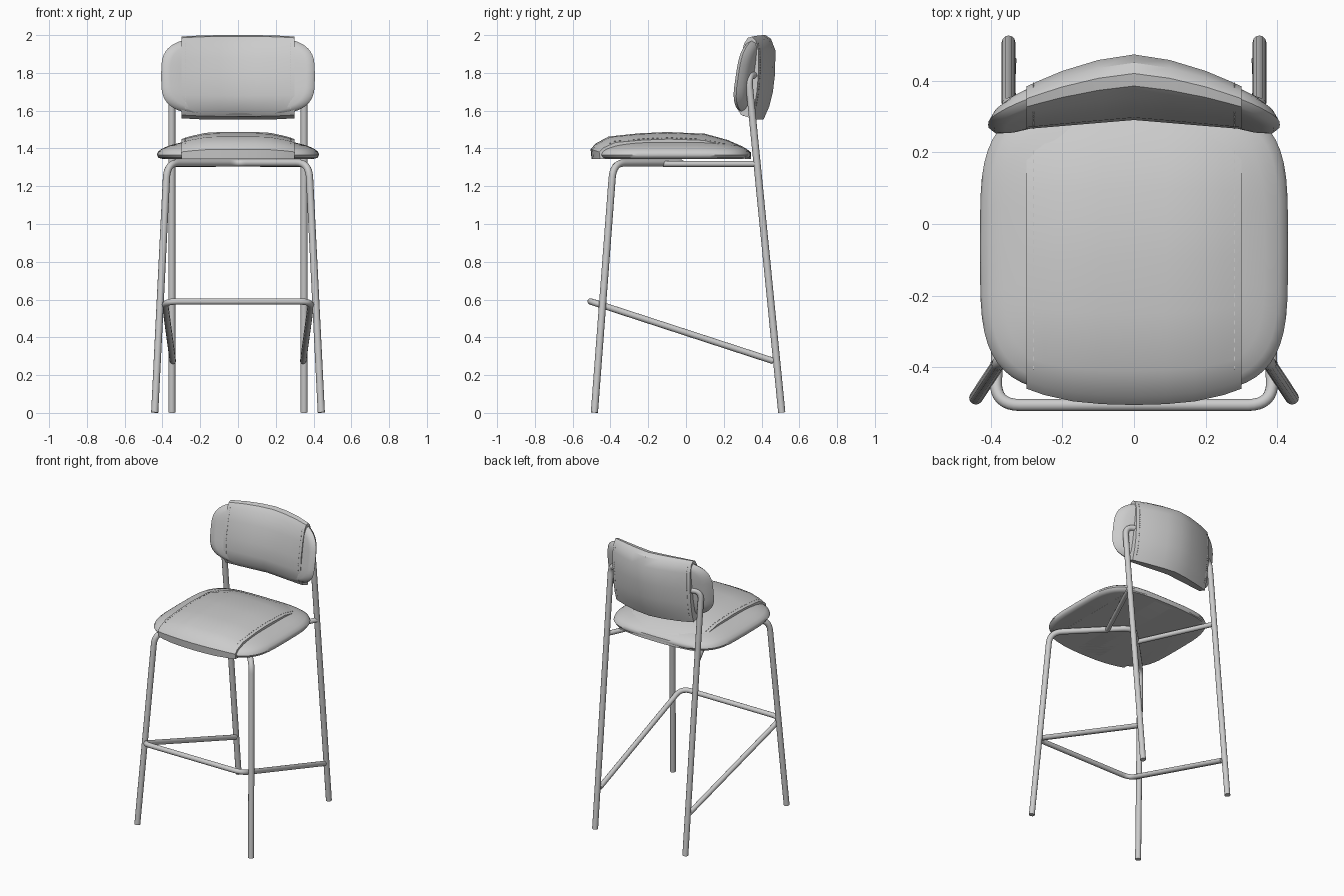
import bpy, bmesh, math
from mathutils import Vector, Matrix

if "Cube" in bpy.data.objects:
    bpy.data.objects.remove(bpy.data.objects["Cube"])


def finish(name, bm, angle=40):
    bmesh.ops.recalc_face_normals(bm, faces=bm.faces)
    me = bpy.data.meshes.new(name)
    bm.to_mesh(me)
    bm.free()
    ob = bpy.data.objects.new(name, me)
    bpy.context.collection.objects.link(ob)
    select(ob)
    bpy.ops.object.shade_smooth_by_angle(angle=math.radians(angle))
    return ob


def select(ob):
    bpy.ops.object.select_all(action='DESELECT')
    ob.select_set(True)
    bpy.context.view_layer.objects.active = ob


def tube(name, pts, r, fillet=0.08):
    """Round tube along a polyline with rounded corners."""
    pts = [Vector(p) for p in pts]
    path = [pts[0]]
    for a, b, c in zip(pts, pts[1:], pts[2:]):
        p = b + (a - b).normalized() * min(fillet, (a - b).length * .48)
        q = b + (c - b).normalized() * min(fillet, (c - b).length * .48)
        for i in range(9):
            t = i / 8
            path.append(p * (1 - t) ** 2 + b * 2 * t * (1 - t) + q * t * t)
    path.append(pts[-1])
    cu = bpy.data.curves.new(name, 'CURVE')
    cu.dimensions = '3D'
    cu.bevel_depth = r
    cu.bevel_resolution = 4
    cu.use_fill_caps = True
    sp = cu.splines.new('POLY')
    sp.points.add(len(path) - 1)
    for k, v in zip(sp.points, path):
        k.co = (*v, 1)
    ob = bpy.data.objects.new(name, cu)
    bpy.context.collection.objects.link(ob)
    select(ob)
    bpy.ops.object.convert(target='MESH')
    bpy.ops.object.shade_smooth_by_angle(angle=math.radians(50))
    return ob


def skin(name, rings, angle=40):
    """Join equal closed rings of points and cap both ends."""
    bm = bmesh.new()
    vs = [[bm.verts.new(p) for p in ring] for ring in rings]
    n = len(vs[0])
    for a, b in zip(vs, vs[1:]):
        for i in range(n):
            j = (i + 1) % n
            bm.faces.new((a[i], a[j], b[j], b[i]))
    bm.faces.new(vs[0])
    bm.faces.new(vs[-1])
    return finish(name, bm, angle)


def superellipse(a, b, e, n=56):
    out = []
    for i in range(n):
        t = 2 * math.pi * i / n
        c, s = math.cos(t), math.sin(t)
        out.append((math.copysign(abs(c) ** (2 / e), c) * a,
                    math.copysign(abs(s) ** (2 / e), s) * b))
    return out


# Seat cushion: domed rounded square
outline = superellipse(.43, .41, 4)
levels = [(.93, 1.345), (.98, 1.35), (1, 1.366), (.985, 1.383), (.94, 1.398),
          (.85, 1.415), (.7, 1.432), (.5, 1.45), (.25, 1.462)]
skin("seat_cushion", [[(x * t, y * t - .065, z) for x, y in outline]
                      for t, z in levels], 50)

# Seat cover band, lofted across x
prof = [(-.5, 1.345), (-.505, 1.395), (-.48, 1.425), (-.41, 1.463), (-.25, 1.48),
        (-.1, 1.487), (.1, 1.478), (.22, 1.445), (.30, 1.41), (.343, 1.38), (.345, 1.345)]
half = [(.3, .74, .91), (.25, .85, .945), (.17, .97, .98), (.09, 1, .995)]
cols = [(-x, h, s) for x, h, s in half] + [(0, 1, 1)] + half[::-1]
seat_cover = skin("seat_cover", [[(x, y * s, 1.343 + (z - 1.343) * h) for y, z in prof]
                                 for x, h, s in cols], 35)

# Backrest cushion: curved pillow
outline = superellipse(.407, .211, 3.5)
levels = [(.35, -1), (.7, -.97), (.88, -.8), (.96, -.5), (1, 0),
          (.96, .5), (.88, .8), (.7, .97), (.35, 1)]


def back_point(x, z, h):
    return (x, .37 - .09 * (x / .4) ** 2 + .15 * z + .042 * h, 1.783 + z)


skin("backrest_cushion", [[back_point(x * t, z * t, h) for x, z in outline]
                          for t, h in levels], 50)

# Backrest cover band, lofted across x
prof = [(.41, 1.552), (.33, 1.57), (.297, 1.61), (.29, 1.68), (.297, 1.77), (.325, 1.88),
        (.355, 1.96), (.385, 1.993), (.42, 2.0), (.45, 1.98), (.473, 1.92),
        (.472, 1.8), (.46, 1.7), (.44, 1.62)]
half = [(.3, .65, .965), (.265, .72, .975), (.2, .84, .99), (.1, .96, 1)]
cols = [(-x, s, h) for x, s, h in half] + [(0, 1, 1)] + half[::-1]
back_cover = skin("backrest_cover",
                  [[(x, .29 - .083 * abs(x) + (y - .29) * s, 1.776 + (z - 1.776) * h)
                    for y, z in prof] for x, s, h in cols], 35)

# Front legs: one bent tube meeting under the seat
right = [(.441, -.485, .002), (.375, -.385, 1.323), (0, 0, 1.323)]
tube("front_legs", right + [(-x, y, z) for x, y, z in right[1::-1]], .019)

# Back legs with hooked tops, and their seat braces
for side, s in (("left", -1), ("right", 1)):
    tube("back_leg_" + side, [(s * .35, .507, .002), (s * .35, .33, 1.785),
                              (s * .26, .375, 1.79)], .019, .06)
    tube("seat_brace_" + side, [(s * .35, .37, 1.318), (s * .12, -.12, 1.318)], .016)

# Footrest: one tube wrapping round the front
right = [(.345, .462, .275), (.388, -.505, .59)]
tube("footrest", right + [(-x, y, z) for x, y, z in right[::-1]], .017, .07)

# Stitch rows along the cover edges
bpy.context.view_layer.update()
bm = bmesh.new()
for s in (-.28, .28):
    for i in range(26):
        rays = [(seat_cover, (s, -.4 + .025 * i, 3), (0, 0, -1)),
                (back_cover, (s, -2, 1.6 + .0142 * i), (0, 1, 0)),
                (back_cover, (s, 3, 1.6 + .0142 * i), (0, -1, 0))]
        for ob, origin, d in rays:
            hit, loc, normal, _ = ob.ray_cast(Vector(origin), Vector(d))
            if hit:
                size = (.003, .011, .003) if ob == seat_cover else (.003, .003, .007)
                bmesh.ops.create_cube(bm, size=1, matrix=Matrix.Translation(loc)
                                      @ Matrix.Diagonal((*size, 1)))
finish("stitches", bm)
